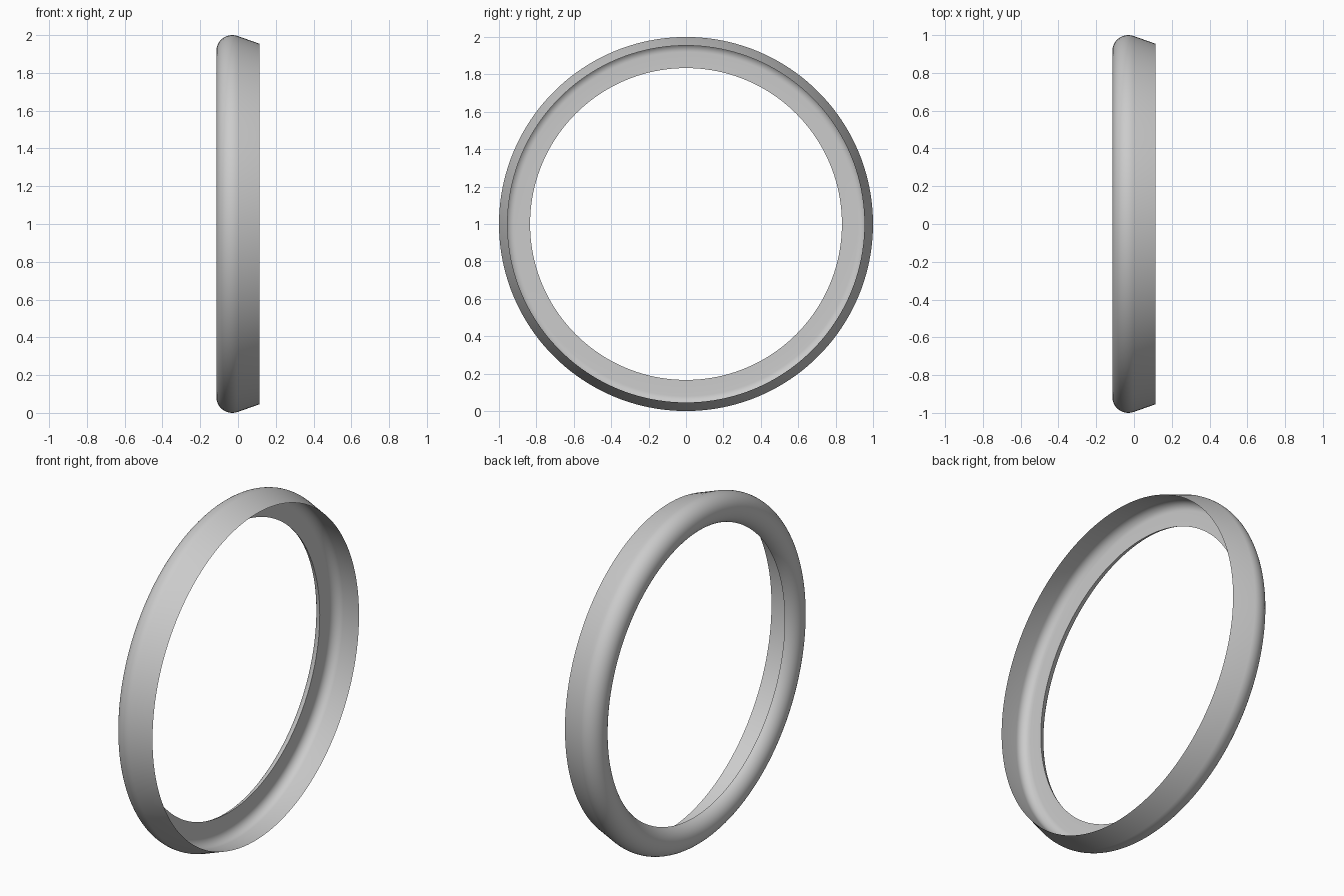
import bpy, bmesh, math
from mathutils import Vector

if "Cube" in bpy.data.objects:
    bpy.data.objects.remove(bpy.data.objects["Cube"], do_unlink=True)

SEGMENTS = 160
CENTRE = Vector((0, 0, 1))

grey = bpy.data.materials.new("plain_grey")
grey.use_nodes = True
colour = (0.6, 0.6, 0.6, 1)
grey.diffuse_color = colour
grey.node_tree.nodes["Principled BSDF"].inputs["Base Color"].default_value = colour


def arc(x, r, radius, start, end, steps):
    """Points (x, distance from axis) along an arc, angles in degrees."""
    angles = [math.radians(start + (end - start) * i / steps) for i in range(steps + 1)]
    return [(x + radius * math.cos(a), r + radius * math.sin(a)) for a in angles]


# Cross-section: tapered skirt edge, round bead, flat inner step, hollow fillet
skirt_edge = [(0.115, 0.954)]
bead = arc(-0.03, 0.915, 0.085, 72, 253, 24)
fillet = arc(-0.005, 0.92, 0.05, 180, 82, 10)
profile = skirt_edge + bead + fillet

# Revolve the closed cross-section around the x axis
bm = bmesh.new()
verts = [bm.verts.new((x, 0, CENTRE.z + r)) for x, r in profile]
edges = [bm.edges.new((v, verts[(i + 1) % len(verts)])) for i, v in enumerate(verts)]
bmesh.ops.spin(bm, geom=verts + edges, cent=CENTRE, axis=(1, 0, 0),
               angle=math.tau, steps=SEGMENTS, use_merge=False)
bmesh.ops.remove_doubles(bm, verts=bm.verts, dist=0.0002)
bmesh.ops.recalc_face_normals(bm, faces=bm.faces)

mesh = bpy.data.meshes.new("trim_ring")
bm.to_mesh(mesh)
bm.free()
mesh.materials.append(grey)
ring = bpy.data.objects.new("trim_ring", mesh)
bpy.context.collection.objects.link(ring)

# Smooth shading with crisp rims
bpy.ops.object.select_all(action="DESELECT")
ring.select_set(True)
bpy.context.view_layer.objects.active = ring
bpy.ops.object.shade_smooth_by_angle(angle=math.radians(35))
